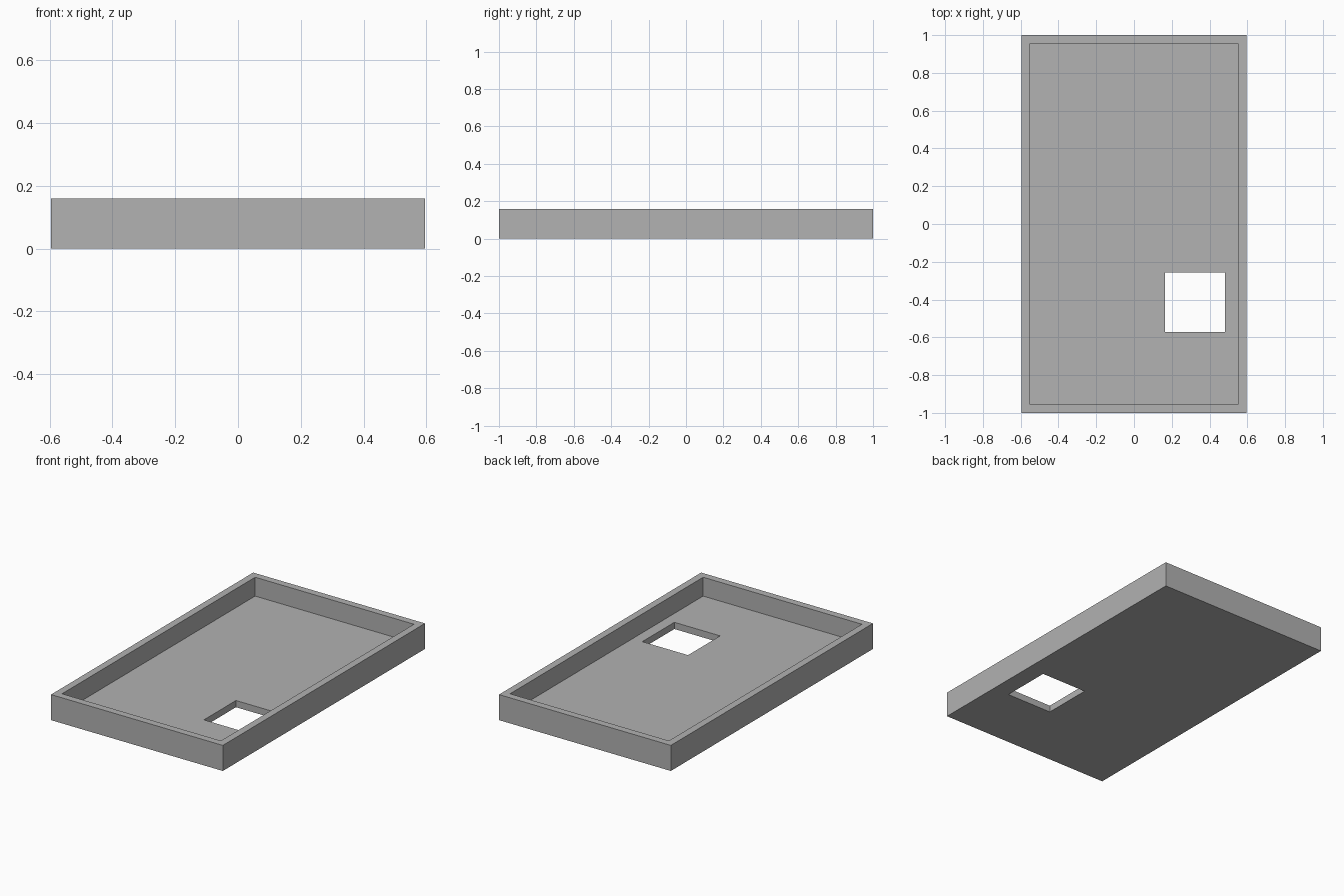
import bpy
import bmesh

cube = bpy.data.objects.get("Cube")
if cube:
    bpy.data.objects.remove(cube, do_unlink=True)

# Plain grey
GREY = (0.445, 0.445, 0.445, 1.0)
grey = bpy.data.materials.new("plain_grey")
grey.use_nodes = True
grey.diffuse_color = GREY
grey.node_tree.nodes["Principled BSDF"].inputs["Base Color"].default_value = GREY

HALF_X, HALF_Y, HEIGHT = 0.595, 1.0, 0.16
WALL, FLOOR = 0.045, 0.042


def box(name, low, high):
    """Axis-aligned box between two corners."""
    bm = bmesh.new()
    bmesh.ops.create_cube(bm, size=1)
    for v in bm.verts:
        v.co = [(a + b) / 2 + c * (b - a) for a, b, c in zip(low, high, v.co)]
    mesh = bpy.data.meshes.new(name)
    bm.to_mesh(mesh)
    bm.free()
    mesh.materials.append(grey)
    obj = bpy.data.objects.new(name, mesh)
    bpy.context.collection.objects.link(obj)
    return obj


def cut(target, cutter):
    """Subtract a hidden cutter from the target."""
    cutter.hide_render = True
    cutter.hide_set(True)
    cutter.display_type = 'WIRE'
    mod = target.modifiers.new(cutter.name, 'BOOLEAN')
    mod.operation = 'DIFFERENCE'
    mod.solver = 'EXACT'
    mod.object = cutter


# Shallow open tray
tray = box("tray", (-HALF_X, -HALF_Y, 0), (HALF_X, HALF_Y, HEIGHT))

# Recess that leaves the floor and the rim
cut(tray, box("recess_cutter", (WALL - HALF_X, WALL - HALF_Y, FLOOR),
              (HALF_X - WALL, HALF_Y - WALL, HEIGHT * 2)))

# Square opening through the floor
cut(tray, box("opening_cutter", (0.165, -0.573, -HEIGHT), (0.482, -0.256, HEIGHT)))
